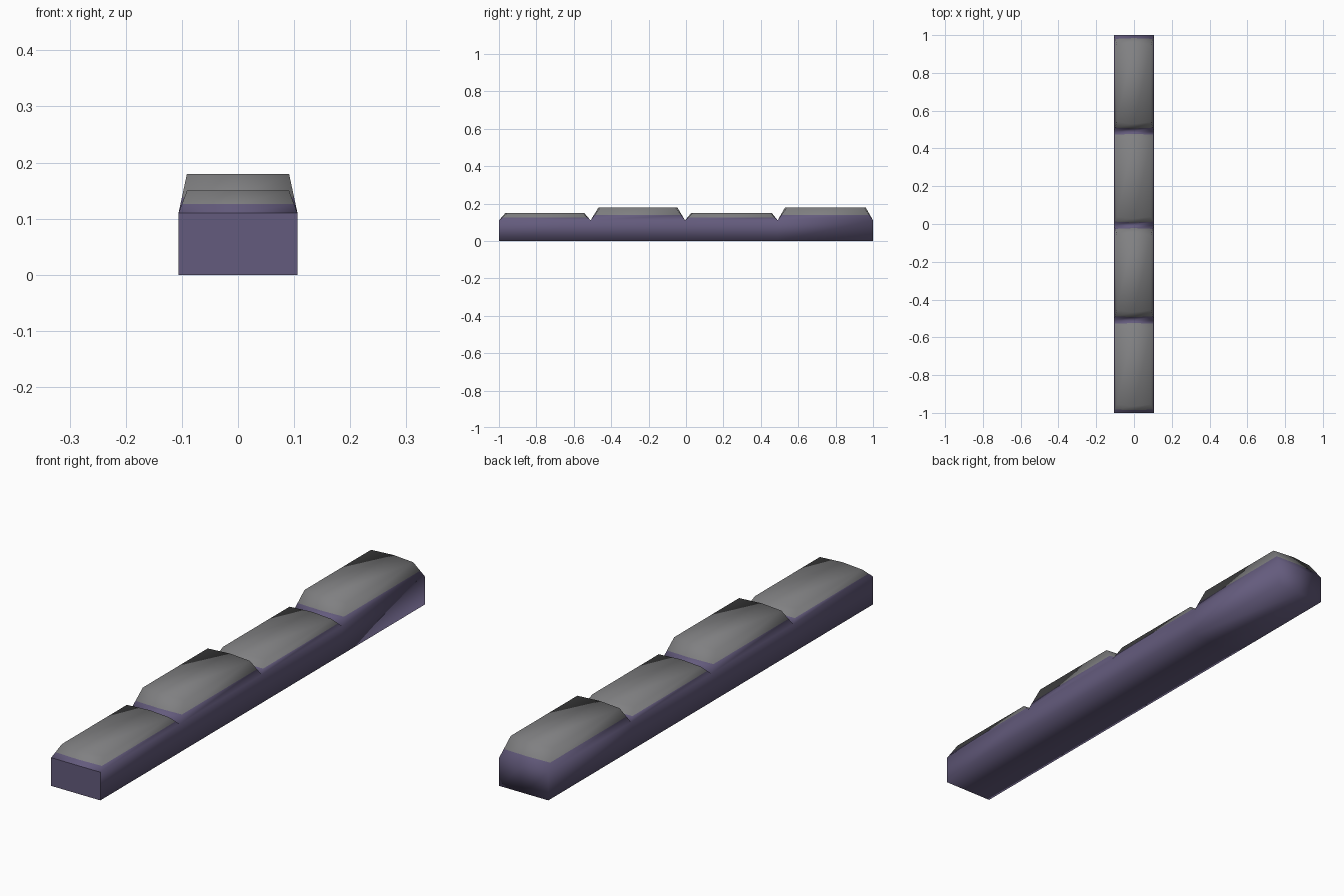
import bpy, bmesh

if "Cube" in bpy.data.objects:
    bpy.data.objects.remove(bpy.data.objects["Cube"])

W = 0.106        # half width of the body
TW = 0.091       # half width of the stone tops
BASE = 0.11      # height of the body
LOW, TALL = 0.15, 0.18


def material(name, rgb):
    m = bpy.data.materials.new(name)
    m.diffuse_color = (*rgb, 1)
    m.use_nodes = True
    m.node_tree.nodes["Principled BSDF"].inputs["Base Color"].default_value = m.diffuse_color
    return m


purple = material("purple stone", (0.127, 0.105, 0.205))
grey = material("grey top", (0.216, 0.216, 0.222))

# body ends, top height, flat top start and end for each stone
stones = [(-1.0, -0.51, LOW, -0.965, -0.545),
          (-0.51, -0.005, TALL, -0.467, -0.047),
          (-0.005, 0.49, LOW, 0.028, 0.458),
          (0.49, 1.0, TALL, 0.53, 0.96)]

bm = bmesh.new()


def ring(w, y0, y1, z, inset=0.0):
    """Six points: the corners plus the middle of each end."""
    a, b = y0 + inset, y1 - inset
    return [(-w, a, z), (0, y0, z), (w, a, z), (w, b, z), (0, y1, z), (-w, b, z)]


def face(pts, mat):
    bm.faces.new([bm.verts.new(p) for p in pts]).material_index = mat


def band(lo, hi, mat, skip=()):
    for i in range(6):
        if i not in skip:
            j = (i + 1) % 6
            face([lo[i], lo[j], hi[j], hi[i]], mat)


for n, (y0, y1, h, t0, t1) in enumerate(stones):
    floor = ring(W, y0, y1, 0)
    rim = ring(W, y0, y1, BASE)
    top = ring(TW, t0, t1, h, 0.01)
    # colour line partway up the bevel
    line = [tuple(a + (b - a) * 0.4 for a, b in zip(p, q)) for p, q in zip(rim, top)]
    skip = set()
    if n > 0:
        skip |= {0, 1}
    if n < 3:
        skip |= {3, 4}
    band(floor, rim, 0, skip)
    band(rim, line, 0)
    band(line, top, 1)
    for r, mat, flip in ((top, 1, False), (floor, 0, True)):
        for idx in ((0, 1, 4, 5), (1, 2, 3, 4)):
            pts = [r[i] for i in idx]
            face(pts[::-1] if flip else pts, mat)

bmesh.ops.remove_doubles(bm, verts=bm.verts, dist=0.0005)
bmesh.ops.recalc_face_normals(bm, faces=bm.faces)

# smooth everywhere, except a crisp front end
for f in bm.faces:
    f.smooth = True
for f in bm.faces:
    if f.normal.y < -0.99:
        for e in f.edges:
            if any(g.normal.y > -0.99 for g in e.link_faces):
                e.smooth = False

mesh = bpy.data.meshes.new("edging_stones")
bm.to_mesh(mesh)
bm.free()
mesh.materials.append(purple)
mesh.materials.append(grey)
bpy.context.collection.objects.link(bpy.data.objects.new("edging_stones", mesh))
